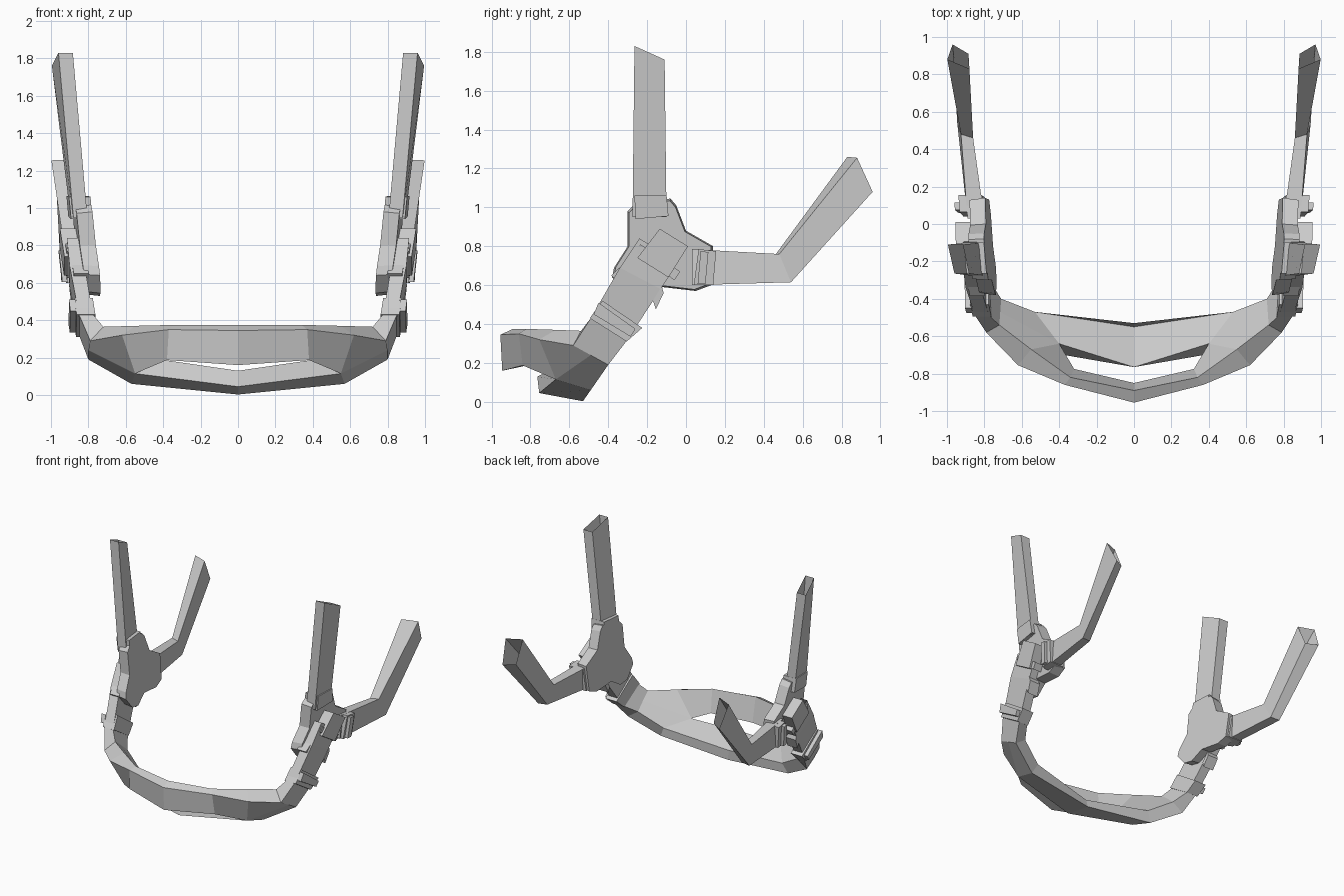
import bpy, bmesh
from mathutils import Vector

if "Cube" in bpy.data.objects:
    bpy.data.objects.remove(bpy.data.objects["Cube"])

def finish(name, bm):
    bmesh.ops.remove_doubles(bm, verts=bm.verts, dist=1e-5)
    bmesh.ops.recalc_face_normals(bm, faces=bm.faces)
    me = bpy.data.meshes.new(name)
    bm.to_mesh(me)
    bm.free()
    ob = bpy.data.objects.new(name, me)
    bpy.context.collection.objects.link(ob)
    m = ob.modifiers.new("mirror", 'MIRROR')
    m.merge_threshold = 0.001
    return ob

def loft(bm, sections):
    """Open tube through equal-sized cross-sections."""
    rings = [[bm.verts.new(p) for p in s] for s in sections]
    for a, b in zip(rings, rings[1:]):
        n = len(a)
        for i in range(n):
            bm.faces.new((a[i], a[(i+1) % n], b[(i+1) % n], b[i]))

def tube(name, sections):
    bm = bmesh.new()
    loft(bm, sections)
    return finish(name, bm)

def side_x(y, z):
    """Leaning plane of the inner side of the hub."""
    return .735 + .1*(z - .55) + .08*(y + .3)

def plate(name, poly, a, b, taper=1.0):
    """Prism of a side-view (y, z) outline between two offsets from the plane."""
    bm = bmesh.new()
    c = sum((Vector(p) for p in poly), Vector((0, 0))) / len(poly)
    outer = [c + (Vector(p) - c)*taper for p in poly]
    r0 = [(side_x(y, z) + a, y, z) for y, z in poly]
    r1 = [(side_x(y, z) + b, y, z) for y, z in outer]
    loft(bm, [r0, r1])
    bm.verts.ensure_lookup_table()
    n = len(poly)
    bm.faces.new(bm.verts[:n])
    bm.faces.new(bm.verts[n:])
    return finish(name, bm)

# chin cup: front band, under band, and the cheeks joining them
A_ot, A_fb, A_bb = (.62, -.755, .32), (.55, -.67, .115), (.57, -.49, .06)
A_bt, A_ft, A_it = (.53, -.47, .14), (.40, -.64, .188), (.55, -.67, .37)
C_ot, C_ob, C_ib, C_it = (.79, -.58, .29), (.80, -.40, .19), (.71, -.40, .25), (.72, -.54, .365)
bm = bmesh.new()
loft(bm, [[(0, -.955, .345), (0, -.945, .16), (0, -.85, .18), (0, -.89, .375)],
          [(.37, -.86, .35), (.38, -.84, .187), (.32, -.775, .20), (.34, -.82, .375)],
          [A_ot, A_fb, A_ft, A_it]])
loft(bm, [[(0, -.765, .13), (0, -.755, .045), (0, -.53, .003), (0, -.55, .07)],
          [A_ft, A_fb, A_bb, A_bt]])
loft(bm, [[A_ot, A_fb, A_bb, A_bt, A_ft, A_it],
          [C_ot, (.80, -.49, .24), C_ob, C_ib, (.715, -.47, .31), C_it]])
finish("chin_cup", bm)

# strap from chin cup up to the hub
tube("chin_strap", [
    [C_ot, C_ob, C_ib, C_it],
    [(.85, -.49, .43), (.85, -.30, .32), (.775, -.30, .32), (.775, -.49, .43)],
    [(.90, -.34, .69), (.90, -.13, .58), (.82, -.13, .58), (.82, -.34, .69)],
    [(.915, -.24, .84), (.915, -.04, .72), (.83, -.04, .72), (.83, -.24, .84)]])

# upright strap to the top, open ended
tube("upright_strap", [
    [(.88, -.275, .95), (.895, -.10, .95), (.82, -.10, .95), (.805, -.275, .95)],
    [(.96, -.265, 1.83), (.995, -.11, 1.76), (.915, -.11, 1.76), (.883, -.265, 1.83)]])

# rear strap, bending upwards
tube("rear_strap", [
    [(.89, .03, .785), (.89, .03, .60), (.81, .03, .60), (.80, .03, .785)],
    [(.925, .48, .76), (.945, .54, .615), (.87, .53, .62), (.86, .46, .757)],
    [(.998, .88, 1.255), (.97, .96, 1.08), (.885, .91, 1.085), (.88, .83, 1.26)]])

# padded hub
plate("hub_pad", [(-.30, .98), (-.25, 1.03), (-.08, 1.045), (-.05, 1.01), (0, .88),
                  (.14, .80), (.13, .60), (.05, .57), (-.12, .59), (-.22, .53),
                  (-.30, .545), (-.38, .64), (-.37, .69), (-.30, .80)],
      0, .085, .96)

# buckles and keepers, as side-view outlines with inner and outer offsets
parts = {
    "upright_collar": ([(-.265, 1.06), (-.10, 1.065), (-.09, .955), (-.26, .94)], .0, .115),
    "rear_keeper": ([(.065, .785), (.155, .775), (.14, .60), (.04, .60)], .02, .145),
    "rear_keeper_bar": ([(.075, .775), (.115, .77), (.10, .605), (.06, .605)], .14, .17),
    "main_buckle": ([(-.135, .89), (.01, .80), (-.09, .64), (-.25, .74)], .08, .17),
    "buckle_bar": ([(-.255, .77), (-.235, .81), (-.03, .67), (-.06, .625)], .08, .155),
    "buckle_tab_front": ([(-.385, .65), (-.30, .73), (-.265, .69), (-.36, .625)], .06, .14),
    "buckle_tab_back": ([(-.17, .52), (-.125, .595), (-.115, .56), (-.155, .475)], .06, .15),
    "lower_keeper": ([(-.43, .52), (-.225, .38), (-.305, .31), (-.495, .43)], .055, .155),
    "lower_keeper_bar": ([(-.45, .51), (-.26, .375), (-.285, .335), (-.475, .45)], .15, .185),
}
for name, (poly, a, b) in parts.items():
    plate(name, poly, a, b)
